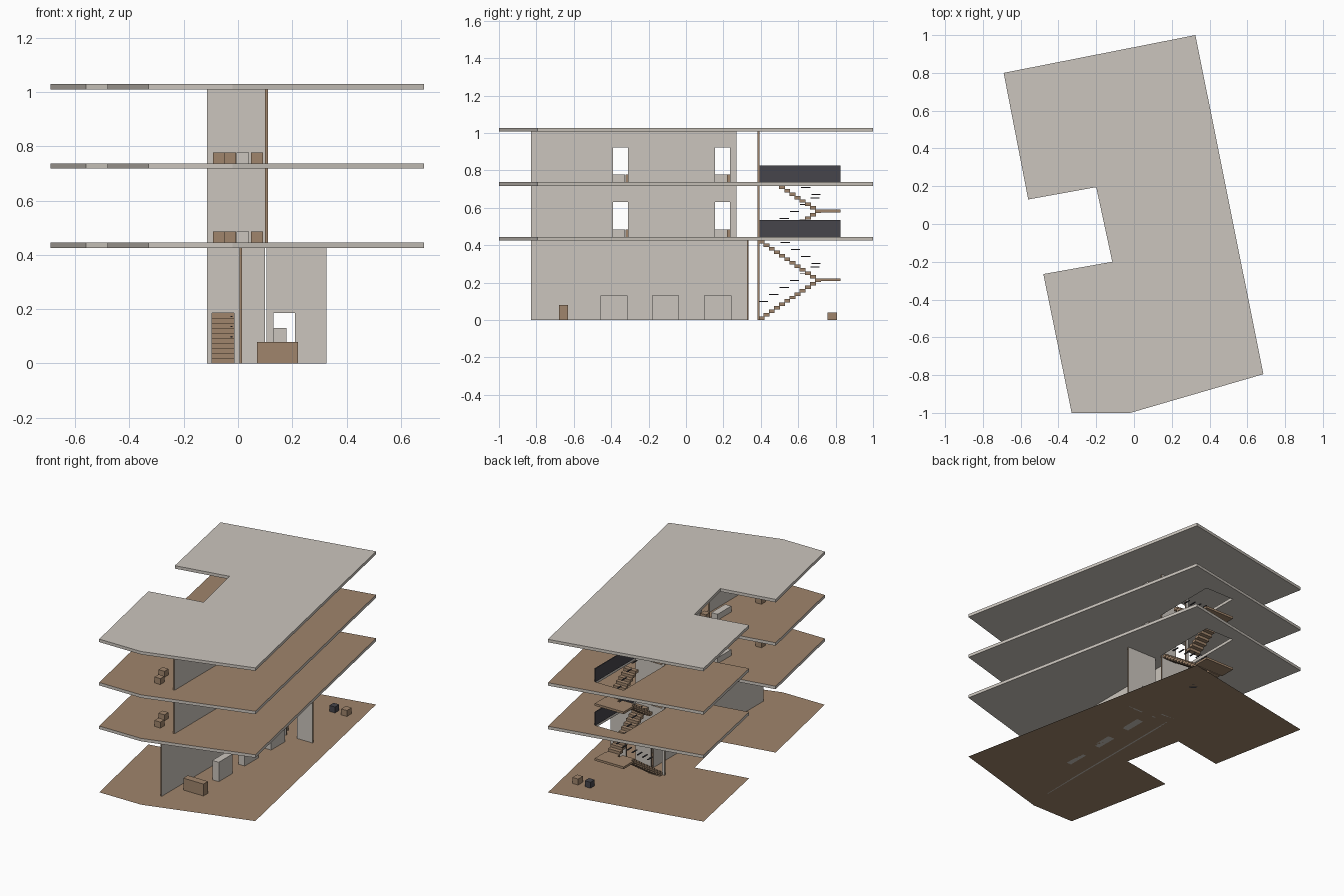
import bpy, bmesh
from mathutils import Vector

cube = bpy.data.objects.get("Cube")
if cube:
    bpy.data.objects.remove(cube, do_unlink=True)


def material(name, r, g, b):
    m = bpy.data.materials.new(name)
    m.use_nodes = True
    m.diffuse_color = (r, g, b, 1)
    m.node_tree.nodes["Principled BSDF"].inputs["Base Color"].default_value = (r, g, b, 1)
    return m


LIGHT = material("pale concrete", 0.60, 0.56, 0.51)
WOOD = material("brown wood", 0.352, 0.235, 0.15)
DARK = material("dark grey", 0.062, 0.06, 0.07)


def finish(name, bm, mats, rule=None):
    bmesh.ops.recalc_face_normals(bm, faces=bm.faces)
    if rule:
        for f in bm.faces:
            f.material_index = rule(f.normal)
    me = bpy.data.meshes.new(name)
    bm.to_mesh(me)
    bm.free()
    for m in mats:
        me.materials.append(m)
    ob = bpy.data.objects.new(name, me)
    bpy.context.collection.objects.link(ob)
    return ob


def add_box(bm, x0, x1, y0, y1, z0, z1):
    verts = bmesh.ops.create_cube(bm, size=1)["verts"]
    mid = Vector((x0 + x1, y0 + y1, z0 + z1)) / 2
    size = Vector((x1 - x0, y1 - y0, z1 - z0))
    for v in verts:
        v.co = mid + v.co * size


def box(name, mat, *bounds):
    bm = bmesh.new()
    add_box(bm, *bounds)
    return finish(name, bm, [mat])


OUTLINE = [(-0.69, 0.80), (0.325, 1.0), (0.685, -0.795), (-0.02, -1), (-0.33, -1),
           (-0.48, -0.265), (-0.115, -0.2), (-0.2, 0.195), (-0.56, 0.13)]
X0, X1, Y0, Y1 = -0.115, 0.1, 0.392, 0.825   # stairwell
WELL = [(X0, Y0), (X1, Y0), (X1, Y1), (X0, Y1)]
FLOORS = [0, 0.445, 0.737, 1.028]
THICK = 0.02
DOOR = 0.185


def slab(name, top, thick, loops, mats, rule=None):
    bm = bmesh.new()
    for loop in loops:
        vs = [bm.verts.new((x, y, top)) for x, y in loop]
        for a, b in zip(vs, vs[1:] + vs[:1]):
            bm.edges.new((a, b))
    bmesh.ops.triangle_fill(bm, edges=bm.edges[:], use_beauty=True, use_dissolve=False,
                            normal=(0, 0, 1))
    if thick:
        ext = bmesh.ops.extrude_face_region(bm, geom=bm.faces[:])["geom"]
        for v in ext:
            if isinstance(v, bmesh.types.BMVert):
                v.co.z -= thick
    return finish(name, bm, mats, rule)


# Floor plates and roof
slab("ground_floor", 0, 0, [OUTLINE], [WOOD])
for i in (1, 2):
    slab(f"floor_slab_{i}", FLOORS[i], THICK, [OUTLINE, WELL], [LIGHT, WOOD],
         lambda n: 1 if n.z > 0.5 else 0)
slab("roof_slab", FLOORS[3], THICK, [OUTLINE], [LIGHT])


def wall(name, axis, at, start, end, z0, z1, doors=(), t=0.01):
    """Straight partition along x or y, with wooden ends and door openings."""
    bm = bmesh.new()

    def piece(a, b, low):
        if axis == "y":
            add_box(bm, at - t / 2, at + t / 2, a, b, low, z1)
        else:
            add_box(bm, a, b, at - t / 2, at + t / 2, low, z1)

    pos = start
    for a, b in doors:
        piece(pos, a, z0)
        piece(a, b, z0 + DOOR)
        pos = b
    piece(pos, end, z0)
    return finish(name, bm, [LIGHT, WOOD],
                  lambda n: 1 if abs(n.y if axis == "y" else n.x) > 0.5 else 0)


# Partitions
c = FLOORS[1] - THICK
wall("ground_long_wall", "y", 0.01, -0.83, 0.335, 0, c)
wall("ground_cross_wall", "x", 0.33, 0.105, 0.325, 0, c, [(0.13, 0.21)])
for i in range(3):
    z, c = FLOORS[i], FLOORS[i + 1] - THICK
    wall(f"stair_wall_{i}", "x", 0.387, X0, X1, z, c, [(-0.095, -0.015)])
    if i:
        wall(f"upper_long_wall_{i}", "y", 0.105, -0.83, 0.27, z, c,
             [(-0.39, -0.31), (0.155, 0.235)])
        wall(f"upper_cross_wall_{i}", "x", 0.266, X0, 0.1, z, c)
        box(f"stair_guard_{i}", DARK, 0.094, 0.1, Y0, Y1, z, z + 0.09)


def flight(name, x0, x1, rail_x, y, z, direction, steps, rise, run=0.0275):
    """Row of treads with short handrail plates over every second tread."""
    bm, rails = bmesh.new(), bmesh.new()
    for i in range(steps):
        a = y + direction * run * i
        b = a + direction * run
        top = z + rise * (i + 1)
        add_box(bm, x0, x1, min(a, b) - 0.002, max(a, b) + 0.002, top - rise, top)
        if i % 2 == 0:
            e = a + direction * run * 1.8
            add_box(rails, rail_x - 0.004, rail_x + 0.004, min(a, e), max(a, e),
                    top + 0.078, top + 0.083)
    finish(name, bm, [WOOD])
    finish(name + "_handrail", rails, [DARK])


# Stairs with half landings
LAND = 0.72
for i, steps in ((0, 12), (1, 8)):
    z, h = FLOORS[i], FLOORS[i + 1] - FLOORS[i]
    half = h / 2
    rise = half / steps
    flight(f"lower_flight_{i}", -0.1, -0.012, -0.024, LAND - 0.0275 * steps, z, 1, steps, rise)
    flight(f"upper_flight_{i}", 0.005, 0.093, 0.012, LAND, z + half - rise, -1, steps, rise)
    box(f"stair_landing_{i}", WOOD, X0, X1, LAND, Y1, z + half - 0.015, z + half)

# Ground floor furniture
box("reception_desk", WOOD, 0.07, 0.22, -0.68, -0.632, 0, 0.08)
for i, y in enumerate((-0.385, -0.11, 0.17)):
    box(f"display_block_{i}", LIGHT, 0.13, 0.178, y - 0.073, y + 0.073, 0, 0.13)
box("dark_stool", DARK, 0.148, 0.19, 0.757, 0.802, 0, 0.04)
box("wood_stool", WOOD, 0.236, 0.278, 0.757, 0.807, 0, 0.04)

# Upper floor furniture
for i in (1, 2):
    z = FLOORS[i]
    for n, (x, y) in enumerate(((-0.03, -0.79), (-0.07, -0.69), (0.07, -0.302), (0.07, 0.24))):
        box(f"stool_{i}_{n}", WOOD, x - 0.022, x + 0.022, y - 0.022, y + 0.022, z, z + 0.04)
    for n, y in enumerate((-0.40, 0.145)):
        box(f"low_table_{i}_{n}", LIGHT, -0.005, 0.04, y - 0.073, y + 0.073, z, z + 0.04)
